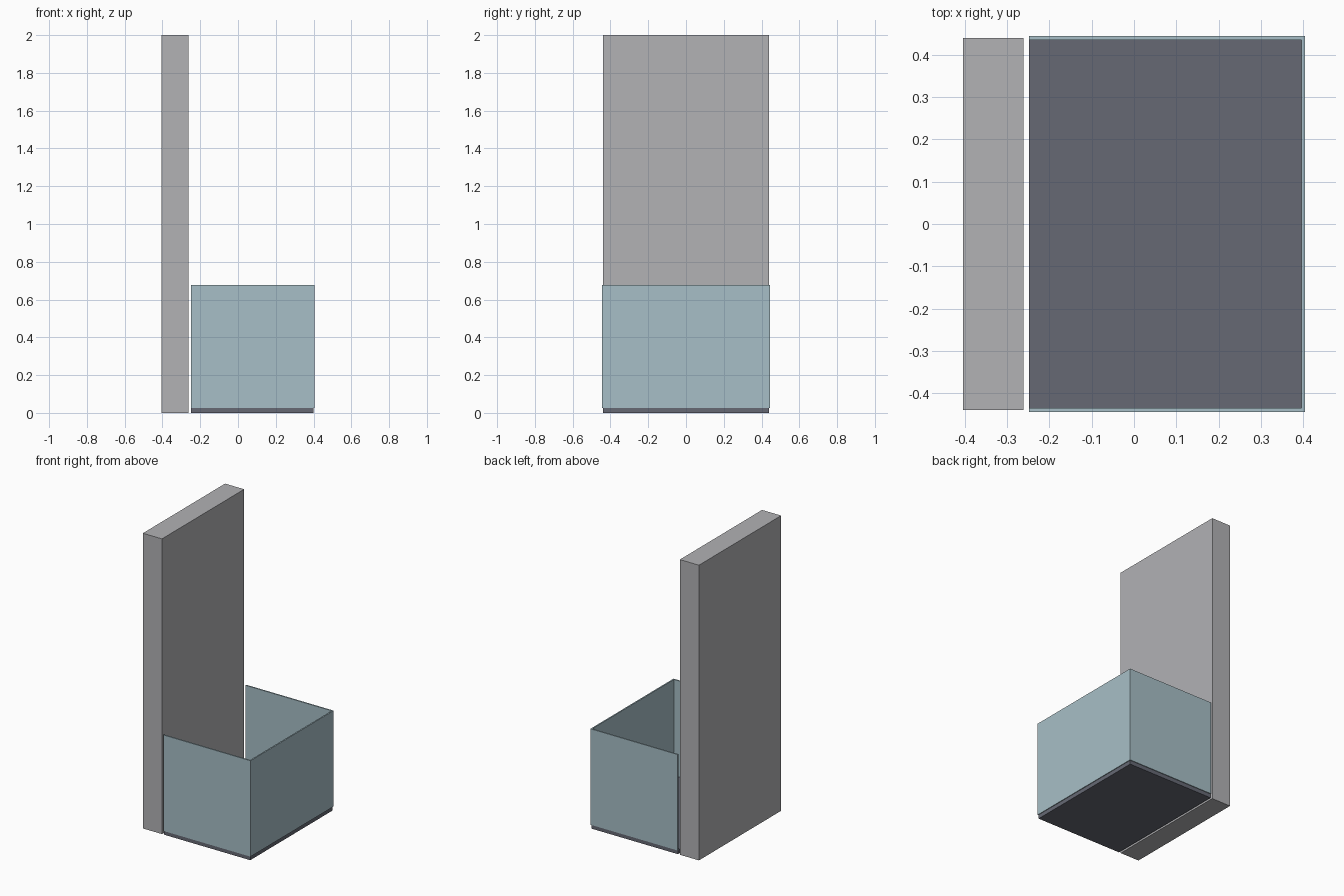
import bpy

cube = bpy.data.objects.get("Cube")
if cube:
    bpy.data.objects.remove(cube, do_unlink=True)


def material(name, rgb):
    mat = bpy.data.materials.new(name)
    mat.use_nodes = True
    colour = (*rgb, 1.0)
    mat.diffuse_color = colour
    mat.node_tree.nodes["Principled BSDF"].inputs["Base Color"].default_value = colour
    return mat


def box(name, low, high, mat):
    """Axis-aligned box between two corners."""
    centre = [(a + b) / 2 for a, b in zip(low, high)]
    bpy.ops.mesh.primitive_cube_add(size=1, location=centre)
    obj = bpy.context.object
    obj.name = name
    obj.scale = [b - a for a, b in zip(low, high)]
    bpy.ops.object.transform_apply(location=False, rotation=False, scale=True)
    obj.data.materials.append(mat)
    return obj


wall_grey = material("wall grey", (0.445, 0.445, 0.46))
panel_blue = material("pale blue panel", (0.386, 0.521, 0.571))
base_grey = material("dark slate", (0.133, 0.141, 0.175))

# Shared dimensions
left_end, outer_x, outer_y = -0.248, 0.405, 0.445
thick, base_top, panel_top = 0.009, 0.027, 0.677

# Tall upright slab and floor plate
box("wall", (-0.405, -0.44, 0), (-0.262, 0.44, 2), wall_grey)
box("floor_plate", (left_end, -0.44, 0), (0.4, 0.44, base_top), base_grey)

# Three thin panels around the open-topped enclosure
inner_x, inner_y = outer_x - thick, outer_y - thick
box("end_panel", (inner_x, -inner_y, base_top), (outer_x, inner_y, panel_top), panel_blue)
for name, y0, y1 in (("front_panel", -outer_y, -inner_y), ("back_panel", inner_y, outer_y)):
    box(name, (left_end, y0, base_top), (outer_x, y1, panel_top), panel_blue)
